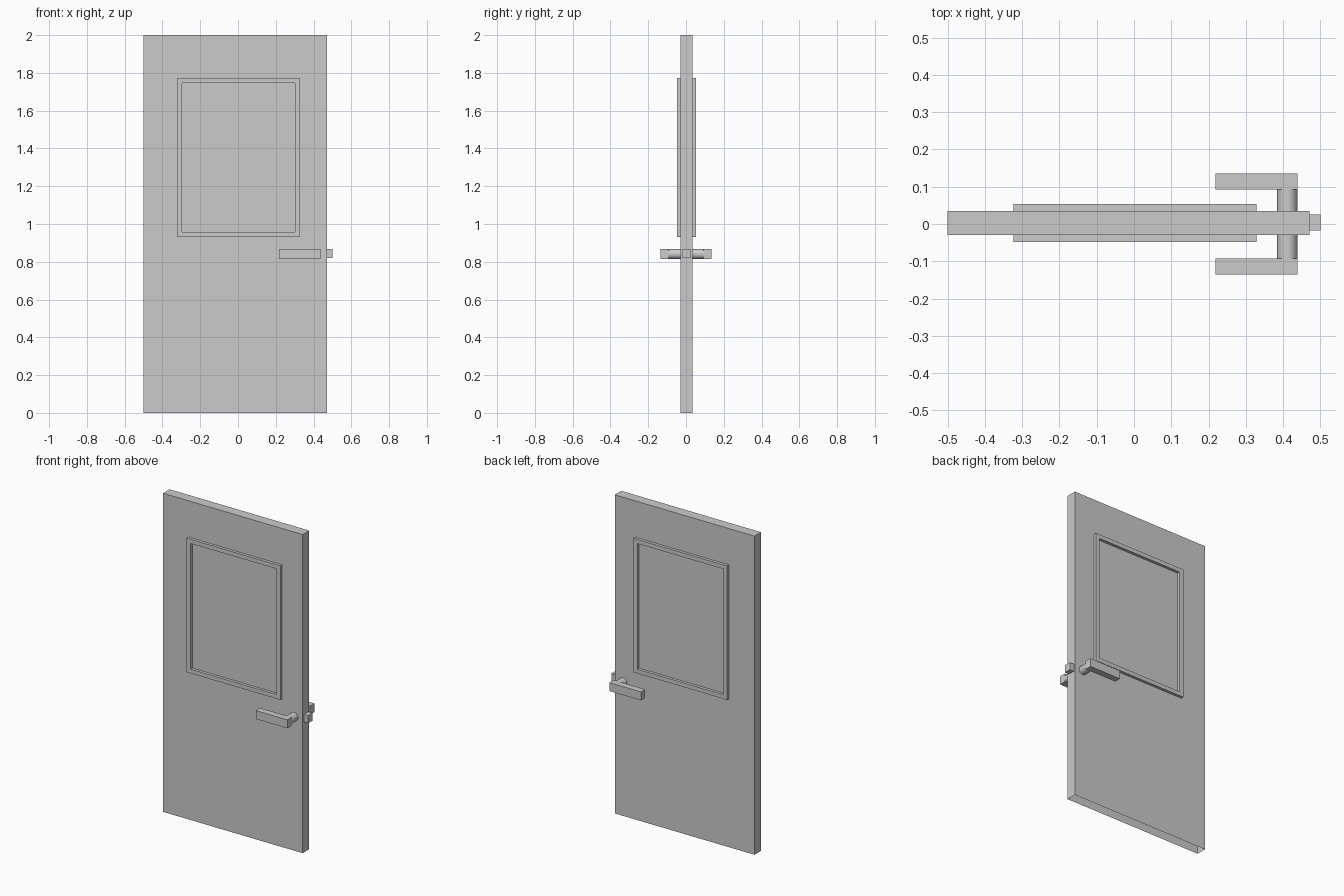
import bpy, bmesh, math

if "Cube" in bpy.data.objects:
    bpy.data.objects.remove(bpy.data.objects["Cube"])

SLAB_FRONT, SLAB_BACK = -0.030, 0.035


def finish(name, bm):
    mesh = bpy.data.meshes.new(name)
    bm.normal_update()
    bm.to_mesh(mesh)
    bm.free()
    ob = bpy.data.objects.new(name, mesh)
    bpy.context.collection.objects.link(ob)
    return ob


def box(name, x, y, z, skip_bottom=False):
    bm = bmesh.new()
    bmesh.ops.create_cube(bm, size=1)
    for v in bm.verts:
        v.co = [(a + b) / 2 + c * (b - a) for c, (a, b) in zip(v.co, (x, y, z))]
    if skip_bottom:
        bm.normal_update()
        low = [f for f in bm.faces if f.normal.z < -0.9]
        bmesh.ops.delete(bm, geom=low, context='FACES_ONLY')
    return finish(name, bm)


def window_trim(name, y_slab, y_outer):
    # rectangular ring lying on the slab surface
    outer = [(-0.323, 0.931), (0.328, 0.931), (0.328, 1.772), (-0.323, 1.772)]
    inner = [(-0.296, 0.957), (0.301, 0.957), (0.301, 1.746), (-0.296, 1.746)]
    bm = bmesh.new()
    loops = [[bm.verts.new((x, y, z)) for x, z in pts]
             for pts, y in ((outer, y_slab), (outer, y_outer),
                            (inner, y_outer), (inner, y_slab))]
    for a, b in zip(loops, loops[1:]):
        for i in range(4):
            j = (i + 1) % 4
            bm.faces.new((a[i], a[j], b[j], b[i]))
    bmesh.ops.recalc_face_normals(bm, faces=bm.faces)
    if y_outer < y_slab:
        want = -1
    else:
        want = 1
    bm.normal_update()
    flat = max(bm.faces, key=lambda f: abs(f.normal.y))
    if flat.normal.y * want < 0:
        bmesh.ops.reverse_faces(bm, faces=bm.faces)
    return finish(name, bm)


def shaft(name, y0, y1):
    bpy.ops.mesh.primitive_cylinder_add(
        vertices=32, radius=0.027, depth=abs(y1 - y0),
        location=(0.411, (y0 + y1) / 2, 0.841), rotation=(math.pi / 2, 0, 0))
    ob = bpy.context.object
    ob.name = name
    bpy.ops.object.shade_smooth_by_angle(angle=math.radians(40))
    return ob


# Door slab, hollow with an open underside
box("door_slab", (-0.5, 0.47), (SLAB_FRONT, SLAB_BACK), (0, 2), skip_bottom=True)

# Latch bolt in the door edge
box("latch_bolt", (0.47, 0.5), (-0.018, 0.025), (0.819, 0.867))

# Window trim and lever handle on each side
for side, s, slab_y, trim_y in (("front", -1, SLAB_FRONT, -0.048),
                                ("back", 1, SLAB_BACK, 0.053)):
    window_trim(side + "_window_trim", slab_y, trim_y)
    shaft(side + "_handle_shaft", slab_y, s * 0.094)
    box(side + "_handle_lever", (0.218, 0.438),
        sorted((s * 0.093, s * 0.135)), (0.815, 0.868))
